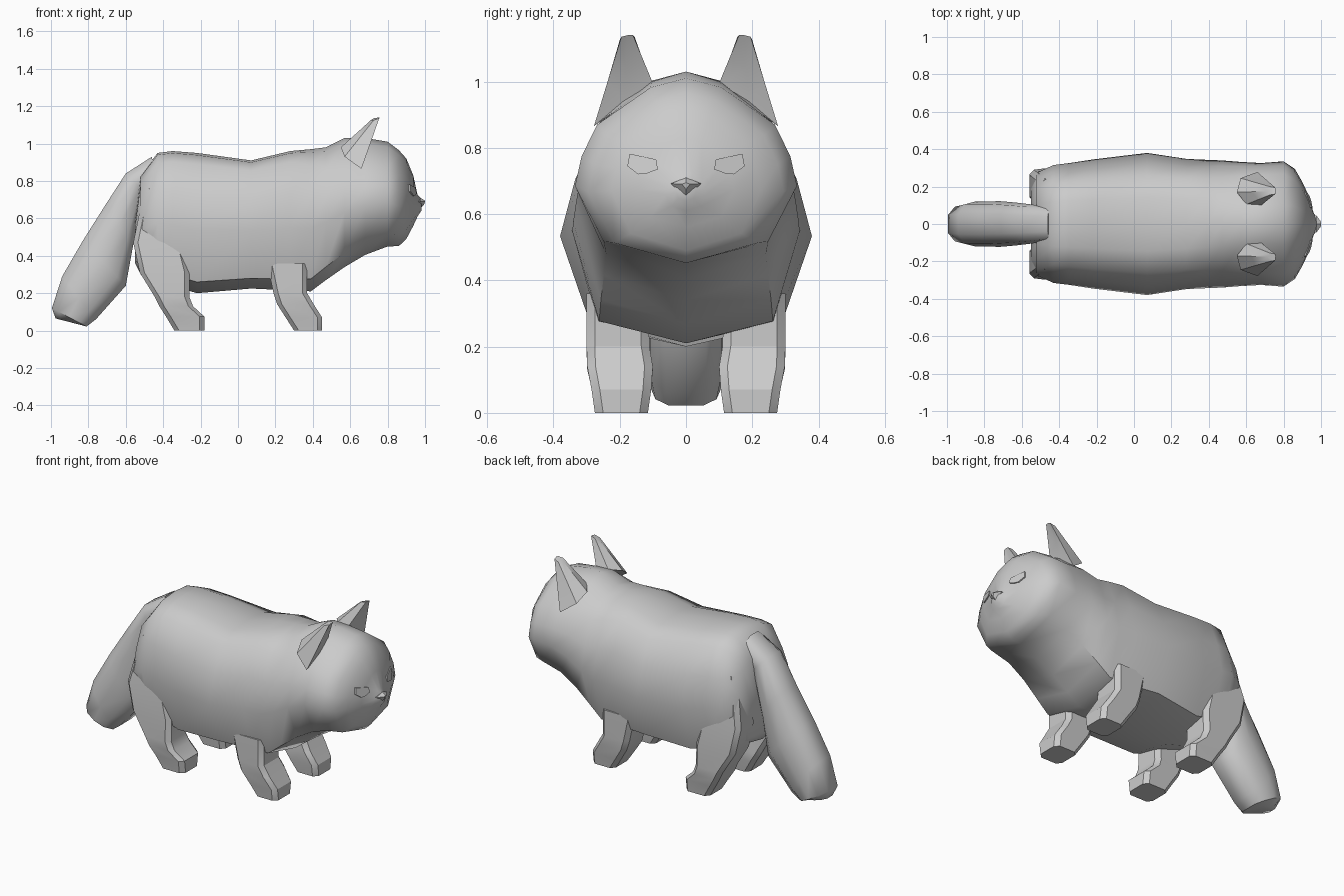
import bpy, bmesh, math
from mathutils import Vector
from mathutils.bvhtree import BVHTree

if "Cube" in bpy.data.objects:
    bpy.data.objects.remove(bpy.data.objects["Cube"])


def loft(name, rings, angle=50):
    """Skin a list of equal-length point rings and cap both ends."""
    bm = bmesh.new()
    vr = [[bm.verts.new(p) for p in r] for r in rings]
    n = len(rings[0])
    for a, b in zip(vr, vr[1:]):
        for i in range(n):
            j = (i + 1) % n
            bm.faces.new((a[i], a[j], b[j], b[i]))
    bm.faces.new(vr[0])
    bm.faces.new(vr[-1])
    bmesh.ops.recalc_face_normals(bm, faces=bm.faces)
    me = bpy.data.meshes.new(name)
    bm.to_mesh(me)
    bm.free()
    ob = bpy.data.objects.new(name, me)
    bpy.context.collection.objects.link(ob)
    bpy.ops.object.select_all(action='DESELECT')
    ob.select_set(True)
    bpy.context.view_layer.objects.active = ob
    bpy.ops.object.shade_smooth_by_angle(angle=math.radians(angle))
    return ob


def pair(name, rings, angle=50):
    """Left and right copies mirrored across y = 0."""
    for side, s in (("left", 1), ("right", -1)):
        loft(f"{name}_{side}", [[(x, y * s, z) for x, y, z in r] for r in rings], angle)


# Half cross-sections: (width fraction, height fraction), top to bottom
TRUNK = [(0, 1), (.38, .985), (.69, .92), (.88, .70), (1, .45), (.77, .08), (0, 0)]
HEAD = [(0, 1), (.32, .95), (.80, .75), (.94, .58), (1, .42), (.74, .12), (0, 0)]


def section(x, top, bottom, w, k):
    half = []
    for (a, b), (c, d) in zip(TRUNK, HEAD):
        half.append((w * (a + (c - a) * k), bottom + (top - bottom) * (b + (d - b) * k)))
    pts = [(x, y, z) for y, z in half]
    return pts + [(x, -y, z) for y, z in half[-2:0:-1]]


# Body and head in one skin: x, top, bottom, half width, head blend
body = loft("body", [section(*r) for r in [
    (-.55, .58, .36, .22, 0),
    (-.52, .83, .30, .275, 0),
    (-.43, .95, .27, .315, 0),
    (-.35, .96, .24, .325, 0),
    (-.22, .95, .20, .345, 0),
    (.07, .91, .225, .38, 0),
    (.28, .96, .215, .348, 0),
    (.39, .97, .21, .343, .2),
    (.47, .98, .27, .34, .5),
    (.57, 1.03, .34, .332, .8),
    (.68, 1.03, .405, .326, 1),
    (.80, 1.01, .45, .335, 1),
    (.86, .965, .452, .295, 1),
    (.90, .92, .49, .225, 1),
    (.937, .83, .56, .145, 1),
    (.96, .725, .61, .06, 1),
    (.98, .705, .64, .03, 1),
]])

# Tail: (upper edge x, z), (lower edge x, z), half width
tail = []
for (ux, uz), (lx, lz), w in [
        ((-.46, .93), (-.44, .78), .09), ((-.60, .84), (-.50, .74), .105),
        ((-.71, .67), (-.56, .46), .115), ((-.83, .48), (-.60, .24), .122),
        ((-.94, .29), (-.76, .06), .12), ((-.995, .12), (-.81, .022), .105),
        ((-.975, .065), (-.84, .03), .055)]:
    u, l = Vector((ux, 0, uz)), Vector((lx, 0, lz))
    ring = []
    for t, f in ((0, .45), (.2, .88), (.5, 1), (.8, .88), (1, .5)):
        ring.append(u.lerp(l, t) + Vector((0, w * f, 0)))
    tail.append(ring + [Vector((p.x, -p.y, p.z)) for p in reversed(ring)])
loft("tail", tail)


# Legs: levels of z, back x, front x, inner y, outer y with bevelled corners
def leg(name, levels):
    rings = []
    for z, x0, x1, y0, y1 in levels:
        c = .025
        rings.append([(x0 + c, y0, z), (x1 - c, y0, z), (x1, y0 + c, z), (x1, y1 - c, z),
                      (x1 - c, y1, z), (x0 + c, y1, z), (x0, y1 - c, z), (x0, y0 + c, z)])
    pair(name, rings, 30)


leg("front_leg", [(0, .30, .45, .115, .275), (.07, .255, .45, .105, .285),
                  (.14, .21, .405, .10, .298), (.20, .19, .37, .11, .30),
                  (.36, .155, .37, .115, .30)])
leg("hind_leg", [(0, -.34, -.18, .115, .275), (.075, -.385, -.18, .105, .285),
                 (.13, -.42, -.24, .10, .298), (.18, -.445, -.26, .11, .30),
                 (.31, -.525, -.26, .115, .295), (.47, -.56, -.30, .12, .29),
                 (.76, -.50, -.36, .12, .24)])

# Ears: base and narrow tip
base = [(.60, .105, .995), (.68, .10, .995), (.685, .19, .94),
        (.66, .278, .865), (.57, .245, .93), (.55, .17, .98)]
tip = [(.725, .155, 1.135), (.755, .16, 1.14), (.758, .175, 1.14),
       (.755, .195, 1.135), (.725, .20, 1.125), (.71, .175, 1.125)]
mid = [tuple(Vector(b).lerp(Vector(t), .5)) for b, t in zip(base, tip)]
mid[2] = (mid[2][0] - .02, mid[2][1], mid[2][2])
pair("ear", [base, mid, tip], 40)

# Eyes: thin plates laid on the face
dg = bpy.context.evaluated_depsgraph_get()
tree = BVHTree.FromObject(body, dg)
outline = [(.085, .735), (.09, .765), (.17, .782), (.177, .745), (.145, .72), (.12, .722)]
front = []
for y, z in outline:
    hit = tree.ray_cast(Vector((2, y, z)), Vector((-1, 0, 0)))[0]
    front.append((hit.x + .008 if hit else .9, y, z))
pair("eye", [[(x - .03, y, z) for x, y, z in front], front], 30)

# Nose
loft("nose", [
    [(.95, 0, .705), (.95, .045, .69), (.95, 0, .65), (.95, -.045, .69)],
    [(.975, 0, .71), (.975, .046, .692), (.97, 0, .645), (.975, -.046, .692)],
    [(1, 0, .695), (1, .012, .69), (.995, 0, .675), (1, -.012, .69)]], 30)
